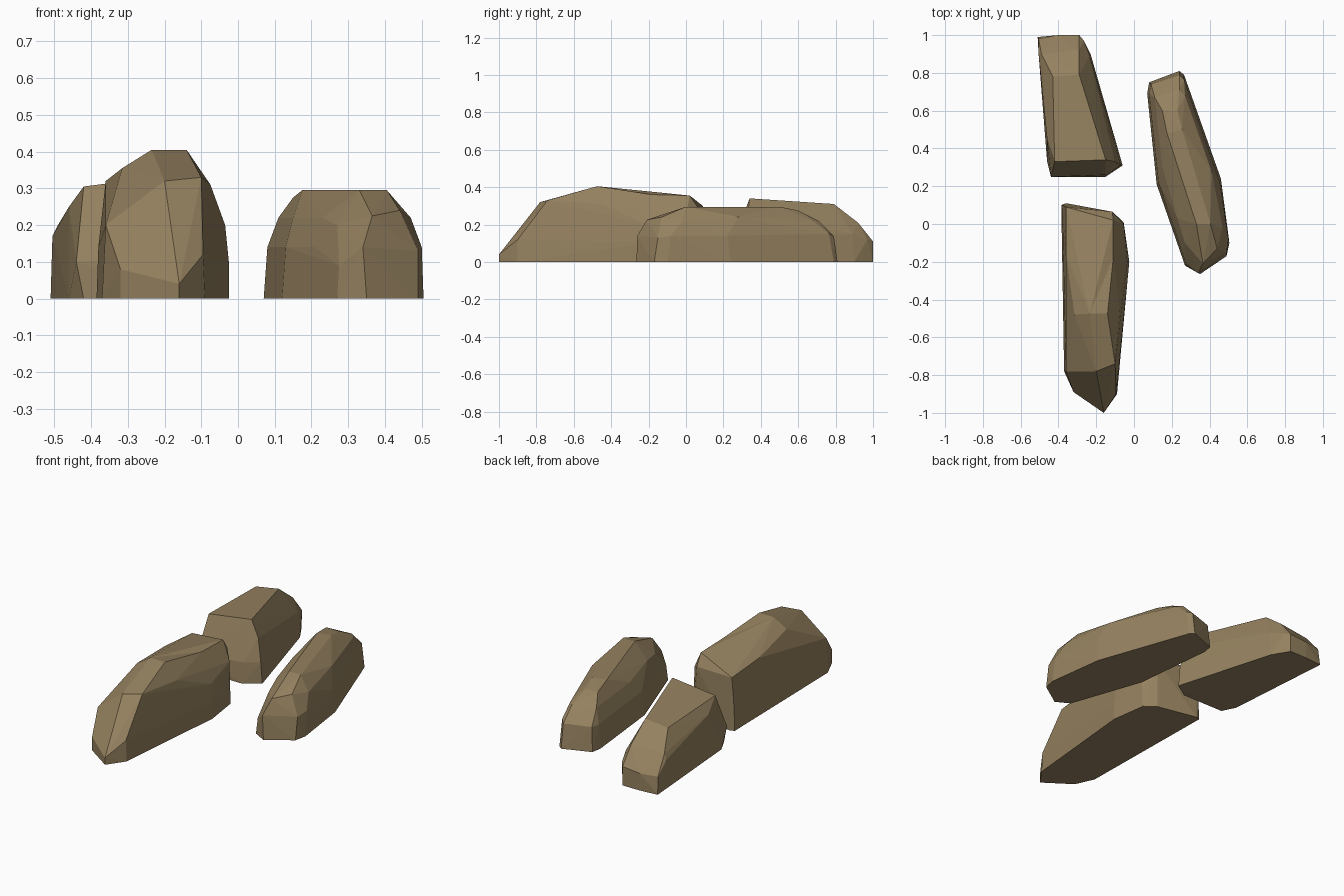
import bpy, bmesh

stone = bpy.data.materials.new("brown_stone")
stone.diffuse_color = (0.30, 0.22, 0.115, 1)


def rock(name, base, upper, dents=()):
    """Faceted boulder: hull of a ground outline and its upper corners."""
    bm = bmesh.new()
    for x, y in base:
        bm.verts.new((x, y, 0))
    for p in upper:
        bm.verts.new(p)
    res = bmesh.ops.convex_hull(bm, input=bm.verts[:])
    loose = [v for v in bm.verts if not v.link_faces]
    bmesh.ops.delete(bm, geom=loose, context='VERTS')
    # press chosen corners slightly inward
    for x, y, z, drop in dents:
        v = min(bm.verts, key=lambda w: (w.co.x - x)**2 + (w.co.y - y)**2 + (w.co.z - z)**2)
        v.co.z -= drop
    bmesh.ops.dissolve_limit(bm, angle_limit=0.03, verts=bm.verts[:], edges=bm.edges[:])
    bmesh.ops.recalc_face_normals(bm, faces=bm.faces[:])
    me = bpy.data.meshes.new(name)
    bm.to_mesh(me)
    bm.free()
    me.materials.append(stone)
    ob = bpy.data.objects.new(name, me)
    bpy.context.collection.objects.link(ob)


# tall front rock with sloping nose
rock("front_rock",
     [(-.385, .10), (-.36, .11), (-.12, .06), (-.055, .01), (-.025, -.20),
      (-.09, -.90), (-.16, -1.0), (-.32, -.89), (-.37, -.78)],
     [(-.16, -1.0, .04), (-.32, -.89, .08), (-.095, -.90, .12),
      (-.36, -.78, .20), (-.10, -.74, .33), (-.20, -.78, .32), (-.315, -.48, .355),
      (-.235, -.475, .405), (-.14, -.475, .405), (-.075, -.46, .31),
      (-.11, -.18, .38), (-.11, .02, .355), (-.36, -.16, .32), (-.36, .09, .30),
      (-.38, .10, .14), (-.115, .065, .29), (-.055, .0, .25), (-.035, -.20, .20),
      (-.025, -.20, .10)],
     [(-.11, -.18, .38, .02)])

# back left rock with blunt front face
rock("back_rock",
     [(-.51, .99), (-.40, 1.0), (-.29, 1.0), (-.23, .90), (-.06, .31),
      (-.15, .25), (-.42, .25), (-.46, .33)],
     [(-.505, .98, .10), (-.40, 1.0, .10), (-.29, 1.0, .11), (-.265, .97, .12),
      (-.235, .89, .15), (-.49, .90, .20), (-.29, .92, .21), (-.43, .78, .29),
      (-.29, .79, .31), (-.15, .34, .34), (-.42, .33, .305), (-.46, .45, .25),
      (-.10, .33, .25), (-.07, .31, .12), (-.44, .25, .10), (-.15, .26, .12),
      (-.505, .90, .17)])

# long low rounded rock on the right
rock("right_rock",
     [(.07, .69), (.08, .75), (.24, .81), (.265, .79), (.46, .24), (.505, -.10),
      (.49, -.17), (.35, -.265), (.27, -.22), (.20, 0), (.12, .21)],
     [(.08, .69, .14), (.09, .74, .14), (.24, .79, .14), (.265, .765, .15),
      (.455, .22, .14), (.50, -.08, .14), (.49, -.15, .13), (.34, -.26, .14),
      (.275, -.21, .09), (.21, .0, .14), (.13, .22, .14),
      (.11, .67, .22), (.24, .71, .22), (.27, .68, .22), (.41, .28, .24),
      (.47, -.02, .22), (.44, -.13, .24), (.365, -.21, .225), (.27, -.10, .20),
      (.23, .03, .22), (.15, .30, .22), (.15, .60, .275), (.23, .60, .275),
      (.175, .48, .295), (.255, .50, .295), (.405, .0, .295), (.33, .0, .295)])
